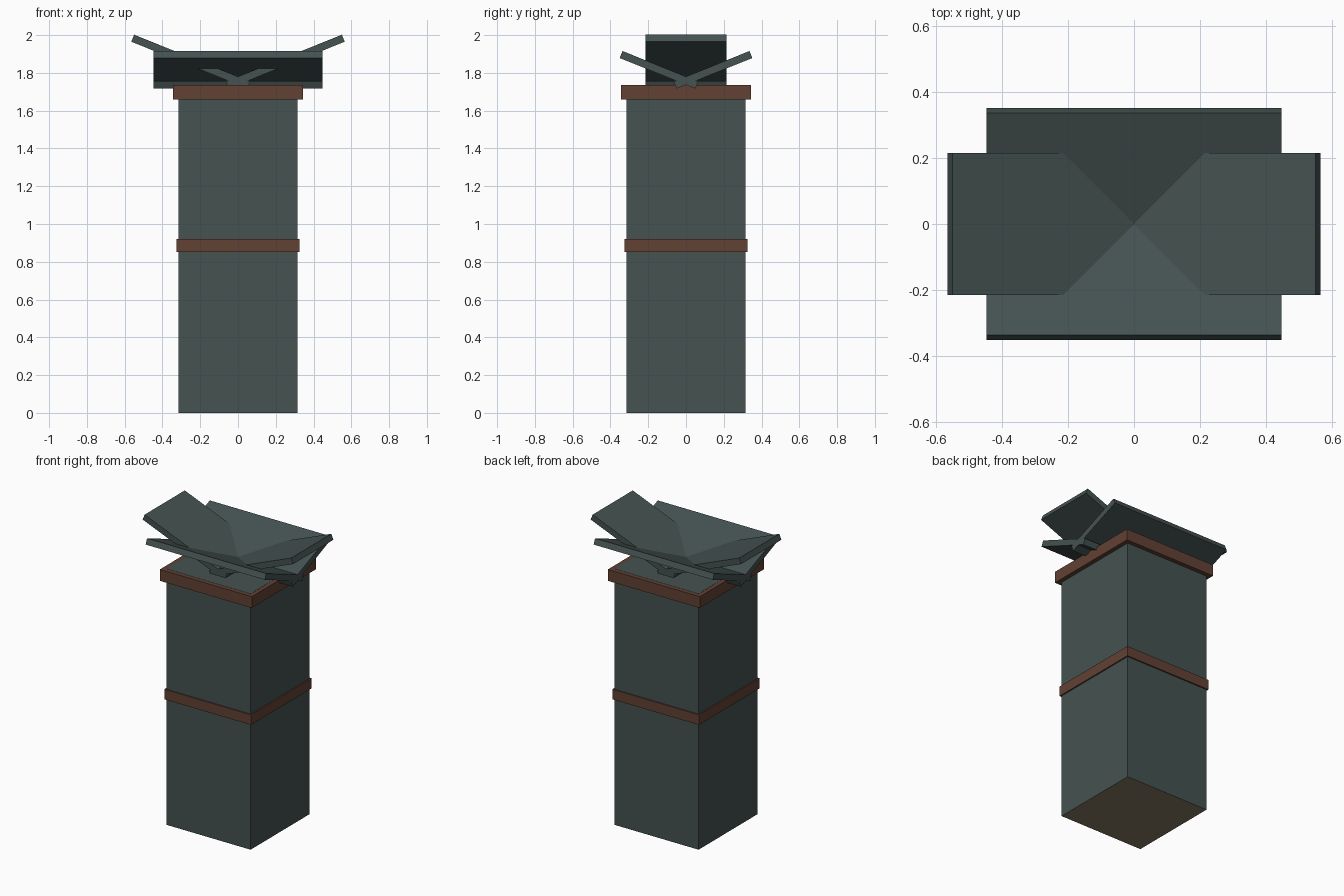
import bpy, bmesh, math
from mathutils import Matrix, Vector

if "Cube" in bpy.data.objects:
    bpy.data.objects.remove(bpy.data.objects["Cube"])


def material(name, rgb):
    m = bpy.data.materials.new(name)
    m.diffuse_color = (*rgb, 1)
    m.use_nodes = True
    m.node_tree.nodes["Principled BSDF"].inputs["Base Color"].default_value = m.diffuse_color
    return m


SLATE = material("dark_slate", (0.058, 0.084, 0.082))
RUST = material("rust_brown", (0.120, 0.052, 0.033))
TAN = material("tan", (0.24, 0.19, 0.12))


def box(name, size, center, mat, rot=None):
    bm = bmesh.new()
    bmesh.ops.create_cube(bm, size=1)
    bmesh.ops.scale(bm, vec=Vector(size), verts=bm.verts)
    bmesh.ops.transform(bm, matrix=Matrix.Translation(center) @ (rot or Matrix()), verts=bm.verts)
    me = bpy.data.meshes.new(name)
    bm.to_mesh(me)
    bm.free()
    me.materials.append(mat)
    ob = bpy.data.objects.new(name, me)
    bpy.context.collection.objects.link(ob)
    return ob


# Square shaft with a tan underside
shaft = box("shaft", (0.632, 0.632, 1.736), (0, 0, 0.868), SLATE)
shaft.data.materials.append(TAN)
for f in shaft.data.polygons:
    if f.normal.z < -0.9:
        f.material_index = 1

# Brown bands
box("middle_band", (0.65, 0.65, 0.068), (0, 0, 0.886), RUST)
box("top_rim", (0.69, 0.69, 0.077), (0, 0, 1.6965), RUST)

# Four tilted plates that cross at the centre, rising outward
TILT = math.radians(22)
THICK = 0.04
INNER, VALLEY_Z = -0.065, 1.78


def plate(name, outer, width, turn):
    length = (outer - INNER) / math.cos(TILT)
    mid = (outer + INNER) / 2
    top = Vector((mid, 0, VALLEY_Z + mid * math.tan(TILT)))
    center = top - Vector((-math.sin(TILT), 0, math.cos(TILT))) * THICK / 2
    spin = Matrix.Rotation(math.radians(turn), 4, 'Z')
    box(name, (length, width, THICK), spin @ center, SLATE,
        spin @ Matrix.Rotation(-TILT, 4, 'Y'))


plate("right_plate", 0.55, 0.43, 0)
plate("back_plate", 0.336, 0.894, 90)
plate("left_plate", 0.55, 0.43, 180)
plate("front_plate", 0.336, 0.894, 270)
